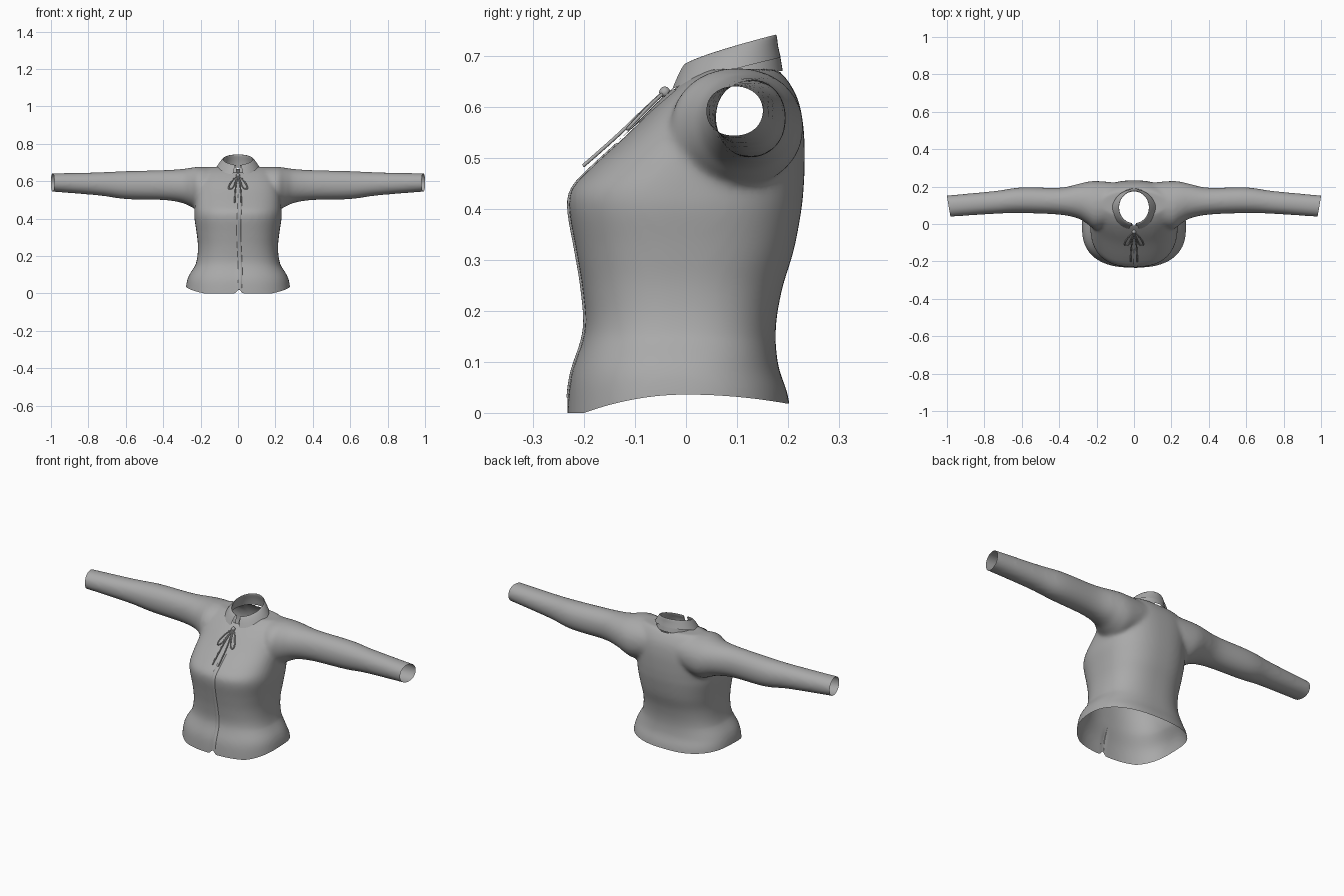
import bpy, bmesh, math
from mathutils import Vector
from mathutils.bvhtree import BVHTree

if "Cube" in bpy.data.objects:
    bpy.data.objects.remove(bpy.data.objects["Cube"])

cloth = bpy.data.materials.new("grey cloth")
cloth.diffuse_color = (0.4, 0.4, 0.4, 1)
cloth.use_nodes = True
cloth.node_tree.nodes["Principled BSDF"].inputs["Base Color"].default_value = cloth.diffuse_color


def spline(rows, steps):
    """Catmull-Rom interpolation of section rows."""
    out = []
    for i in range(len(rows) - 1):
        a, b, c, d = (rows[max(0, min(len(rows) - 1, i + k))] for k in (-1, 0, 1, 2))
        for s in range(steps):
            t = s / steps
            out.append([q + 0.5 * t * (r - p + t * (2 * p - 5 * q + 4 * r - s4 + t * (3 * (q - r) + s4 - p)))
                        for p, q, r, s4 in zip(a, b, c, d)])
    return out + [list(rows[-1])]


def loft(bm, rings, cap=False, closed=True):
    rows = [[bm.verts.new(p) for p in ring] for ring in rings]
    n = len(rows[0])
    for a, b in zip(rows, rows[1:]):
        for i in range(n if closed else n - 1):
            j = (i + 1) % n
            bm.faces.new((a[i], a[j], b[j], b[i]))
    if cap:
        bm.faces.new(rows[0][::-1])
        bm.faces.new(rows[-1])


def oval(lo1, hi1, lo2, hi2, power, n=64):
    """Points of a rounded-box outline in two axes."""
    pts = []
    for i in range(n):
        t = 2 * math.pi * i / n
        c, s = math.cos(t), math.sin(t)
        pts.append(((lo1 + hi1) / 2 + (hi1 - lo1) / 2 * math.copysign(abs(c) ** (2 / power), c),
                    (lo2 + hi2) / 2 + (hi2 - lo2) / 2 * math.copysign(abs(s) ** (2 / power), s)))
    return pts


def add_object(name, bm):
    bmesh.ops.recalc_face_normals(bm, faces=bm.faces)
    for f in bm.faces:
        f.smooth = True
    me = bpy.data.meshes.new(name)
    bm.to_mesh(me)
    bm.free()
    me.materials.append(cloth)
    ob = bpy.data.objects.new(name, me)
    bpy.context.collection.objects.link(ob)
    return ob


# Body: height, half width, front y, back y
torso_rows = [(-.06, .282, -.236, .21), (.02, .276, -.232, .20), (.08, .262, -.224, .182),
              (.16, .225, -.199, .176), (.24, .214, -.203, .188), (.32, .221, -.216, .212),
              (.40, .233, -.230, .227), (.44, .233, -.224, .231), (.48, .231, -.188, .233),
              (.55, .226, -.112, .232), (.61, .216, -.052, .222), (.65, .195, -.005, .202),
              (.675, .17, .04, .18)]
# Sleeve: x, bottom z, top z, front y, back y
sleeve_rows = [(.10, .47, .672, .0, .222), (.20, .445, .677, -.03, .23), (.25, .462, .672, .0, .226),
               (.30, .484, .665, .03, .214), (.40, .499, .659, .05, .194), (.60, .504, .654, .058, .196),
               (.75, .524, .647, .054, .176), (1.06, .549, .641, .033, .147)]

bm = bmesh.new()
loft(bm, [[(x, y, z) for x, y in oval(-w, w, f, b, 2.5)]
          for z, w, f, b in spline(torso_rows, 5)], cap=True)
for side in (-1, 1):
    loft(bm, [[(side * x, y, z) for y, z in oval(f, b, lo, hi, 2.1)]
              for x, lo, hi, f, b in spline(sleeve_rows, 6)], cap=True)
blouse = add_object("blouse_body", bm)

# Fuse body and sleeves into one soft cloth surface
rm = blouse.modifiers.new("fuse", 'REMESH')
rm.mode = 'VOXEL'
rm.voxel_size = 0.009
sm = blouse.modifiers.new("soften", 'SMOOTH')
sm.factor, sm.iterations = 0.5, 12
dg = bpy.context.evaluated_depsgraph_get()
bm = bmesh.new()
bm.from_mesh(blouse.evaluated_get(dg).to_mesh())
blouse.modifiers.clear()
skin = BVHTree.FromBMesh(bm)


def cut(point, normal):
    bmesh.ops.bisect_plane(bm, geom=bm.verts[:] + bm.edges[:] + bm.faces[:],
                           plane_co=point, plane_no=normal, clear_outer=True)


# Open the hem and both cuffs
cut((0, 0, 0), (0, 0, -1))
for side in (-1, 1):
    cut((side * 1.0, .147, .6), (side * .985, -.17, 0))

# Open the neck and round off its rim
NY, NRX, NRY = .09, .098, .098


def neck(p):
    return math.hypot(p.x / NRX, (p.y - NY) / NRY)


bmesh.ops.delete(bm, geom=[f for f in bm.faces
                           if f.calc_center_median().z > .55 and neck(f.calc_center_median()) < 1],
                 context='FACES')
for v in bm.verts:
    if v.is_boundary and v.co.z > .55 and abs(v.co.x) < .2:
        k = neck(v.co)
        v.co.x /= k
        v.co.y = NY + (v.co.y - NY) / k

# Curve the hem, with a small notch at the front opening
for v in bm.verts:
    x, y, z = v.co
    if z < .15:
        lift = .036 - (.036 if y < 0 else .018) * min(1, (y / .2) ** 2)
        if y < -.1:
            lift += .022 * math.exp(-((x - .005) / .012) ** 2)
        v.co.z += lift * (1 - z / .15)
for f in bm.faces:
    f.smooth = True
bm.to_mesh(blouse.data)
bm.free()


def on_front(x, z, off):
    """Point just in front of the cloth at x, z."""
    hit = skin.ray_cast(Vector((x, -1, z)), Vector((0, 1, 0)))[0]
    return (x, hit.y - off, z)


# Button placket down the front
bm = bmesh.new()
loft(bm, [[on_front(.008 + .004 * math.sin(z * 14) + dx, z, .004 if abs(dx) < .01 else .0)
           for dx in (-.011, -.009, 0, .009, .011)]
          for z in [.03 + .5 * i / 40 for i in range(41)]], closed=False)
add_object("button_placket", bm)

# Rounded bib panel under the collar
bm = bmesh.new()
rows = []
for i in range(15):
    t = i / 14
    z, w = .535 + .10 * t, .012 + .098 * math.sin(t * math.pi / 2) ** .8
    rows.append([on_front(w * k / 8, z, .005) for k in range(-8, 9)])
loft(bm, rows, closed=False)
add_object("bib_panel", bm)

# Collar: inner stand folded over into an outer flap, open at the front
# each ring: half width, front y, back y, front z, back z
collar_rows = [(.100, -.012, .190, .632, .672), (.090, -.006, .184, .660, .705), (.080, .004, .174, .682, .738),
               (.083, -.004, .178, .684, .741), (.100, -.016, .181, .665, .720), (.117, -.030, .186, .634, .698)]
bm = bmesh.new()
rings = []
for k, (w, f, b, zf, zb) in enumerate(spline(collar_rows, 3)):
    ring = []
    gap = .06 + .012 * k
    for i in range(49):
        t = gap + (2 * math.pi - 2 * gap) * i / 48
        back = (1 - math.cos(t)) / 2
        ring.append((w * math.sin(t), f + (b - f) * back, zf + (zb - zf) * back ** .8))
    rings.append(ring)
loft(bm, rings, closed=False)
add_object("collar", bm)


def ribbon(name, pts, depth=.0035):
    cu = bpy.data.curves.new(name, 'CURVE')
    cu.dimensions = '3D'
    cu.bevel_depth, cu.bevel_resolution, cu.resolution_u = depth, 2, 8
    sp = cu.splines.new('NURBS')
    sp.points.add(len(pts) - 1)
    for p, co in zip(sp.points, pts):
        p.co = (*co, 1)
    sp.use_endpoint_u, sp.order_u = True, 3
    cu.materials.append(cloth)
    ob = bpy.data.objects.new(name, cu)
    bpy.context.collection.objects.link(ob)


# Neck bow: two hanging loops and two tails
for side, label in ((-1, "left"), (1, "right")):
    ribbon(f"bow_loop_{label}", [on_front(side * x, z, o) for x, z, o in
                                 ((.0, .63, .012), (.022, .615, .014), (.05, .575, .013), (.05, .555, .012),
                                  (.028, .562, .012), (.012, .60, .014), (.0, .63, .012))])
    ribbon(f"bow_tail_{label}", [on_front(side * x, z, o) for x, z, o in
                                 ((.0, .63, .014), (.010, .59, .016), (.016, .54, .016), (.018, .485, .02))])
bm = bmesh.new()
bmesh.ops.create_uvsphere(bm, u_segments=16, v_segments=10, radius=.011)
bmesh.ops.translate(bm, verts=bm.verts, vec=on_front(0, .63, .012))
add_object("bow_knot", bm)
